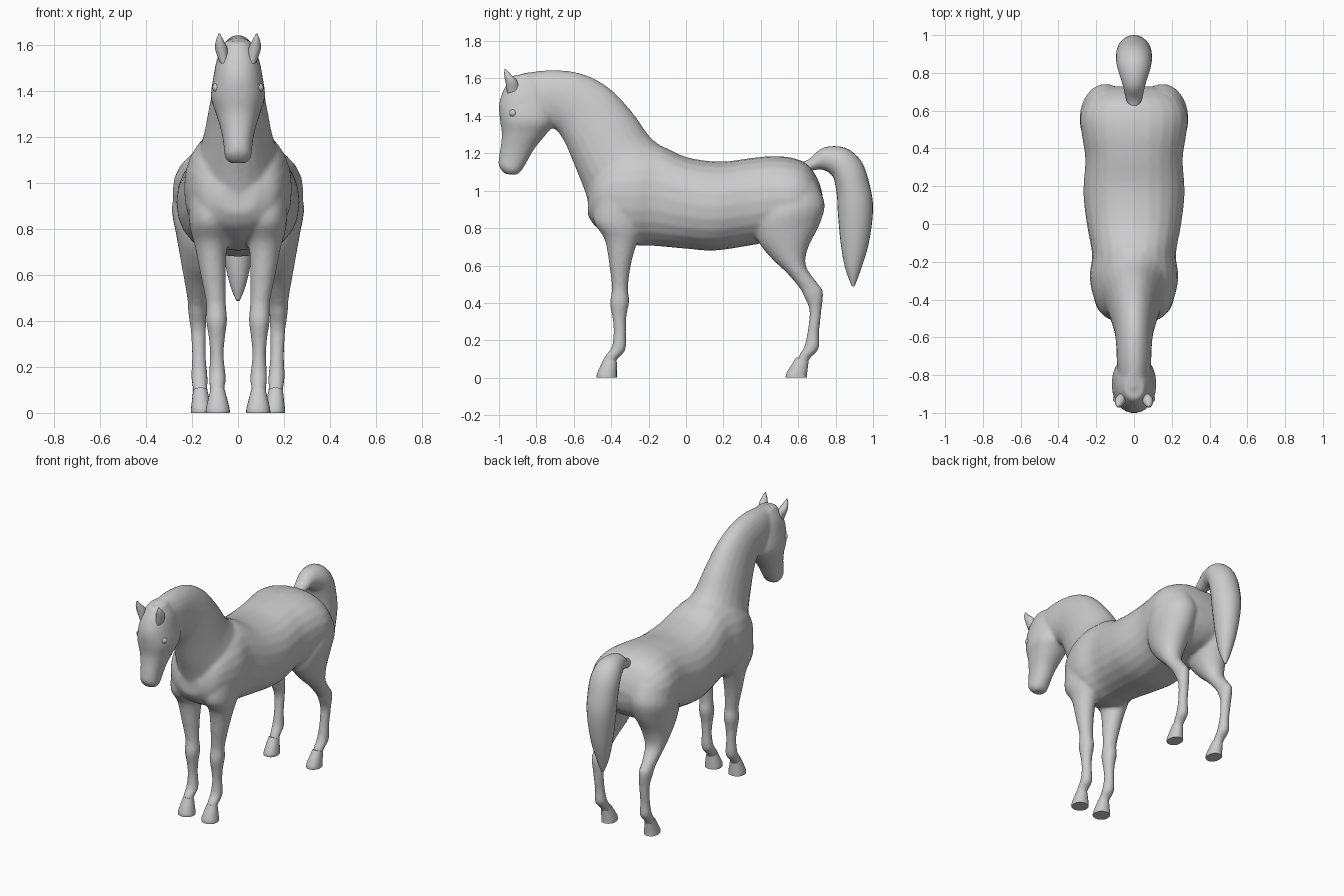
import bpy, bmesh, math
from mathutils import Vector

SEG, STEPS = 24, 4


def spline(a, b, c, d, t):
    """Catmull-Rom blend of four parameter tuples."""
    return [0.5 * (2*q + (r-p)*t + (2*p-5*q+4*r-s)*t*t + (3*q-p-3*r+s)*t**3)
            for p, q, r, s in zip(a, b, c, d)]


def loft(name, rings, side=1, power=1.0, steps=STEPS):
    """Skin ovals. Ring = (y1, z1, y2, z2, half width, centre x): two outline points seen from the side."""
    rings = [tuple(r) if len(r) == 6 else tuple(r) + (0,) for r in rings]
    path = []
    for i in range(len(rings) - 1):
        a, d = rings[max(i - 1, 0)], rings[min(i + 2, len(rings) - 1)]
        path += [spline(a, rings[i], rings[i + 1], d, k / steps) for k in range(steps)]
    path.append(rings[-1])
    bm = bmesh.new()
    loops = []
    for y1, z1, y2, z2, w, x in path:
        mid, half = Vector((x, (y1+y2)/2, (z1+z2)/2)), Vector((0, (y1-y2)/2, (z1-z2)/2))
        loop = []
        for k in range(SEG):
            c, s = (math.copysign(abs(f(k * math.tau / SEG)) ** power, f(k * math.tau / SEG))
                    for f in (math.cos, math.sin))
            p = mid + half * c + Vector((w * s, 0, 0))
            loop.append(bm.verts.new((p.x * side, p.y, p.z)))
        loops.append(loop)
    for a, b in zip(loops, loops[1:]):
        for k in range(SEG):
            bm.faces.new((a[k], a[(k+1) % SEG], b[(k+1) % SEG], b[k]))
    bm.faces.new(loops[0])
    bm.faces.new(loops[-1])
    bmesh.ops.recalc_face_normals(bm, faces=bm.faces)
    me = bpy.data.meshes.new(name)
    bm.to_mesh(me)
    bm.free()
    ob = bpy.data.objects.new(name, me)
    bpy.context.collection.objects.link(ob)
    return ob


def select(obs):
    bpy.ops.object.select_all(action='DESELECT')
    for o in obs:
        o.select_set(True)
    bpy.context.view_layer.objects.active = obs[0]


torso = [(-.525, 1.0, -.525, .87, .08), (-.48, 1.12, -.485, .81, .165), (-.40, 1.2, -.40, .755, .21),
         (-.28, 1.24, -.28, .71, .235), (-.15, 1.245, -.17, .705, .222), (0, 1.18, 0, .69, .25),
         (.18, 1.155, .15, .68, .268), (.35, 1.175, .33, .705, .258), (.47, 1.185, .46, .73, .275),
         (.57, 1.175, .56, .74, .285), (.65, 1.14, .64, .77, .255), (.705, 1.06, .70, .83, .19),
         (.73, .98, .725, .90, .10)]
neck = [(-.50, .84, 0, 1.17, .17), (-.535, .98, -.10, 1.22, .18), (-.59, 1.12, -.19, 1.285, .15),
        (-.645, 1.25, -.28, 1.41, .125), (-.69, 1.32, -.40, 1.54, .105), (-.73, 1.34, -.54, 1.62, .095),
        (-.78, 1.36, -.70, 1.645, .09), (-.85, 1.38, -.87, 1.63, .075)]
head = [(-.93, 1.615, -.80, 1.63, .05), (-.975, 1.54, -.74, 1.56, .088), (-1.0, 1.46, -.70, 1.47, .107),
        (-.995, 1.38, -.70, 1.37, .118), (-.985, 1.31, -.745, 1.305, .098), (-.99, 1.24, -.81, 1.225, .075),
        (-1.0, 1.18, -.85, 1.155, .063), (-1.0, 1.13, -.885, 1.10, .057), (-.97, 1.09, -.91, 1.085, .035)]
hind_leg = [(.42, 1.0, .70, 1.04, .12, .14), (.37, .86, .742, .93, .138, .15), (.38, .74, .715, .82, .115, .155),
            (.46, .635, .655, .70, .085, .165), (.54, .56, .64, .60, .06, .175), (.61, .475, .70, .51, .043, .177),
            (.63, .435, .733, .46, .041, .177), (.66, .36, .725, .365, .034, .173), (.65, .25, .712, .24, .030, .17),
            (.633, .17, .71, .155, .036, .168), (.605, .12, .66, .10, .033, .165), (.585, .07, .648, .055, .033, .163)]
front_leg = [(-.48, .97, -.22, .95, .09, .125), (-.495, .84, -.23, .8, .09, .122), (-.435, .74, -.265, .71, .07, .118),
             (-.41, .6, -.295, .6, .055, .108), (-.396, .48, -.31, .48, .043, .096), (-.407, .40, -.303, .41, .046, .093),
             (-.395, .33, -.318, .33, .036, .092), (-.387, .25, -.32, .25, .030, .092), (-.397, .165, -.323, .15, .037, .09),
             (-.43, .12, -.37, .095, .033, .09), (-.44, .07, -.375, .055, .033, .089)]

# One continuous skin: torso, neck, head and four legs fused and softened
parts = [loft("body", torso, power=.9), loft("neck", neck), loft("head", head, power=.9)]
for s in (1, -1):
    parts += [loft("hind_leg", hind_leg, s), loft("front_leg", front_leg, s)]
select(parts)
bpy.ops.object.join()
body = parts[0]
remesh = body.modifiers.new("fuse", 'REMESH')
remesh.mode, remesh.voxel_size = 'VOXEL', .011
remesh.use_smooth_shade = True
soften = body.modifiers.new("soften", 'SMOOTH')
soften.factor, soften.iterations = .5, 5

# Arched tail
tail = loft("tail", [(.61, 1.15, .64, 1.09, .03), (.66, 1.17, .685, 1.11, .045), (.735, 1.23, .74, 1.11, .06),
                     (.85, 1.23, .785, 1.075, .085), (.935, 1.16, .80, 1.02, .095), (.98, 1.04, .808, .96, .095),
                     (1.0, .9, .812, .88, .09), (.975, .71, .827, .72, .068), (.925, .55, .85, .59, .038),
                     (.9, .487, .885, .492, .008)])
smooth = [tail]

# Hooves, ears and eyes, mirrored left and right
for s, tag in ((1, "left"), (-1, "right")):
    smooth.append(loft(f"front_hoof_{tag}", [(-.435, .11, -.37, .085, .032, .089), (-.475, .025, -.37, .02, .051, .088),
                                             (-.477, 0, -.37, 0, .052, .088)], s, .9, 2))
    smooth.append(loft(f"hind_hoof_{tag}", [(.59, .11, .655, .085, .031, .164), (.537, .025, .647, .02, .044, .16),
                                            (.535, 0, .647, 0, .045, .16)], s, .9, 2))
    smooth.append(loft(f"ear_{tag}", [(-.955, 1.52, -.89, 1.54, .022, .06), (-.965, 1.58, -.905, 1.59, .027, .073),
                                      (-.972, 1.62, -.935, 1.62, .017, .079), (-.97, 1.65, -.962, 1.65, .003, .081)], s))
    bpy.ops.mesh.primitive_uv_sphere_add(segments=16, ring_count=10, radius=.02, location=(s * .092, -.925, 1.415))
    eye = bpy.context.object
    eye.name = f"eye_{tag}"
    smooth.append(eye)

select(smooth)
bpy.ops.object.shade_smooth_by_angle(angle=math.radians(40))
